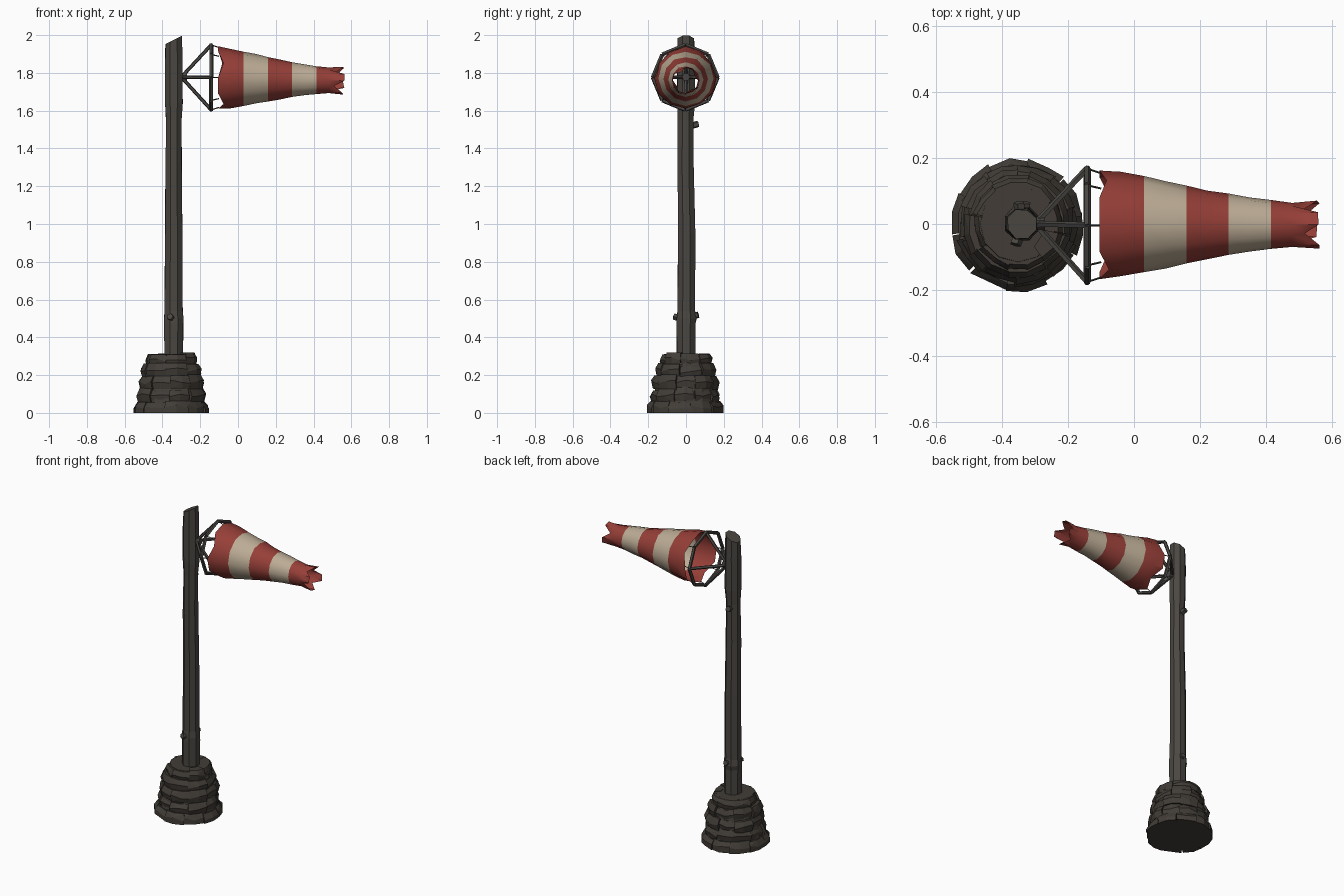
import bpy, bmesh, math, random
from mathutils import Vector

if "Cube" in bpy.data.objects:
    bpy.data.objects.remove(bpy.data.objects["Cube"])

random.seed(4)
R = random.uniform


def material(name, rgb):
    m = bpy.data.materials.new(name)
    m.diffuse_color = (*rgb, 1)
    m.use_nodes = True
    m.node_tree.nodes["Principled BSDF"].inputs["Base Color"].default_value = m.diffuse_color
    return m


WOOD = material("weathered wood", (0.070, 0.063, 0.055))
STONE = material("dark stone", (0.054, 0.046, 0.038))
IRON = material("dark iron", (0.066, 0.062, 0.056))
RED = material("faded red cloth", (0.305, 0.049, 0.039))
CREAM = material("cream cloth", (0.50, 0.41, 0.30))


def finish(name, bm, *mats):
    bmesh.ops.recalc_face_normals(bm, faces=bm.faces)
    me = bpy.data.meshes.new(name)
    bm.to_mesh(me)
    bm.free()
    for m in mats:
        me.materials.append(m)
    ob = bpy.data.objects.new(name, me)
    bpy.context.collection.objects.link(ob)
    return ob


def loft(bm, rings, caps=True):
    vs = [[bm.verts.new(p) for p in ring] for ring in rings]
    n = len(vs[0])
    rows = []
    for a, b in zip(vs, vs[1:]):
        rows.append([bm.faces.new((a[i], a[(i + 1) % n], b[(i + 1) % n], b[i])) for i in range(n)])
    if caps:
        bm.faces.new(vs[0])
        bm.faces.new(vs[-1])
    return rows


def hull(bm, pts):
    vs = [bm.verts.new(p) for p in pts]
    res = bmesh.ops.convex_hull(bm, input=vs)
    loose = [v for v in vs if v.is_valid and not v.link_faces]
    bmesh.ops.delete(bm, geom=loose, context='VERTS')


def tube(bm, a, b, r, n=5):
    a, b = Vector(a), Vector(b)
    q = (b - a).to_track_quat('Z', 'Y')
    circle = [q @ Vector((r * math.cos(t), r * math.sin(t), 0))
              for t in (2 * math.pi * i / n for i in range(n))]
    loft(bm, [[a + c for c in circle], [b + c for c in circle]])


# stone base: core plus five courses of rough blocks
CX = -0.352
bm = bmesh.new()
core = [(0.0, 0.185), (0.12, 0.165), (0.24, 0.14), (0.312, 0.115)]
loft(bm, [[(CX + r * math.cos(i * math.pi / 6), r * math.sin(i * math.pi / 6), z)
           for i in range(12)] for z, r in core])
levels = [0, 0.065, 0.13, 0.20, 0.26, 0.32]
radii = [0.207, 0.188, 0.177, 0.163, 0.140]
for k, rad in enumerate(radii):
    z0, z1 = levels[k], levels[k + 1]
    n = 10 if k < 3 else 8
    shift = R(0, 1)
    for i in range(n):
        a0 = 2 * math.pi * (i + shift) / n
        wide = 2 * math.pi / n
        r = rad * R(0.95, 1.03)
        top = z1 + R(-0.012, 0.006 if k < 4 else 0.0)
        low = max(0, z0 - R(0, 0.01))
        pts = []
        for f in (0.0, 0.5, 1.0):
            a = a0 + wide * f + R(-0.03, 0.03)
            bulge = r * R(0.96, 1.02)
            foot = 1.0 if k == 0 else 0.95
            for s, z in ((foot, low), (1.0, (low + top) / 2 + R(-.01, .01)), (0.9, top)):
                pts.append((CX + bulge * s * math.cos(a), bulge * s * math.sin(a), z))
            for z in (low, top):
                pts.append((CX + rad * 0.6 * math.cos(a), rad * 0.6 * math.sin(a), z))
        hull(bm, pts)
finish("stone_base", bm, STONE)

# wooden pole with a slanted top
bm = bmesh.new()
PX = -0.34
stations = [(0.28, 0.052, 0.002), (0.47, 0.053, 0.001), (0.50, 0.056, 0.003), (0.54, 0.051, 0.002),
            (0.95, 0.048, 0.003), (1.30, 0.046, -0.003), (1.55, 0.044, -0.002),
            (1.64, 0.049, 0.0), (1.85, 0.049, 0.001), (1.975, 0.046, 0.0)]
rings = []
for z, r, dy in stations:
    ring = []
    for i in range(8):
        t = 2 * math.pi * (i + 0.5) / 8
        rr = r * R(0.97, 1.06)
        x, y = rr * math.cos(t), rr * math.sin(t)
        ring.append((PX + x, y + dy, z + (x * 0.5 if z > 1.9 else 0)))
    rings.append(ring)
loft(bm, rings)
finish("pole", bm, WOOD)

# broken branch stubs
bm = bmesh.new()
for z, a in ((0.51, 1.4), (1.52, 1.7), (0.50, 4.4)):
    d = Vector((math.cos(a), math.sin(a), 0))
    c = Vector((PX, 0, z))
    tube(bm, c + d * 0.03, c + d * 0.066 + Vector((0, 0, 0.01)), 0.018, 5)
finish("branch_stubs", bm, WOOD)

# hoop, struts and ties
bm = bmesh.new()
HC = Vector((-0.142, -0.004, 1.776))


def rim(i, r=0.172):
    t = 2 * math.pi * i / 8
    return HC + Vector((0, r * math.cos(t), r * math.sin(t)))


for i in range(8):
    tube(bm, rim(i), rim(i + 1), 0.011)
for i in (0, 2, 4, 6):
    tube(bm, (-0.30, 0, 1.778), rim(i), 0.010)
for i in range(8):
    tube(bm, rim(i), rim(i, 0.158) + Vector((0.042, 0, 0)), 0.003, 4)
tube(bm, (-0.33, 0, 1.778), (-0.27, 0, 1.778), 0.022, 6)
finish("hoop_frame", bm, IRON)

# striped cloth sock, open at both ends with ragged rims
bm = bmesh.new()
profile = [(-0.105, 0.163), (-0.04, 0.157), (0.03, 0.144), (0.095, 0.131), (0.16, 0.117),
           (0.222, 0.104), (0.287, 0.092), (0.35, 0.083), (0.415, 0.074), (0.48, 0.067), (0.56, 0.069)]
N = 12
rings = []
for k, (x, r) in enumerate(profile):
    ring = []
    zc = 1.774 - 0.016 * (x + 0.105) / 0.665
    for i in range(N):
        t = 2 * math.pi * i / N
        rr, xx = r * R(0.98, 1.03), x
        if k == 0 and i in (1, 5, 8, 10):        # torn notches at the mouth
            xx, rr = x + R(0.02, 0.05), rr * 0.96
        if k == len(profile) - 1:                # ragged, pinched tip
            xx = x - (R(0.03, 0.06) if i % 3 == 1 else R(-0.004, 0.008))
            rr *= 0.78 if i % 3 == 1 else 1.06
        ring.append((xx, rr * math.cos(t) - 0.002, zc + rr * math.sin(t)))
    rings.append(ring)
for k, row in enumerate(loft(bm, rings, caps=False)):
    for f in row:
        f.material_index = (k // 2) % 2          # two rows per stripe
sock = finish("wind_sock", bm, RED, CREAM)
for p in sock.data.polygons:
    p.use_smooth = True
sock.data.set_sharp_from_angle(angle=math.radians(35))
